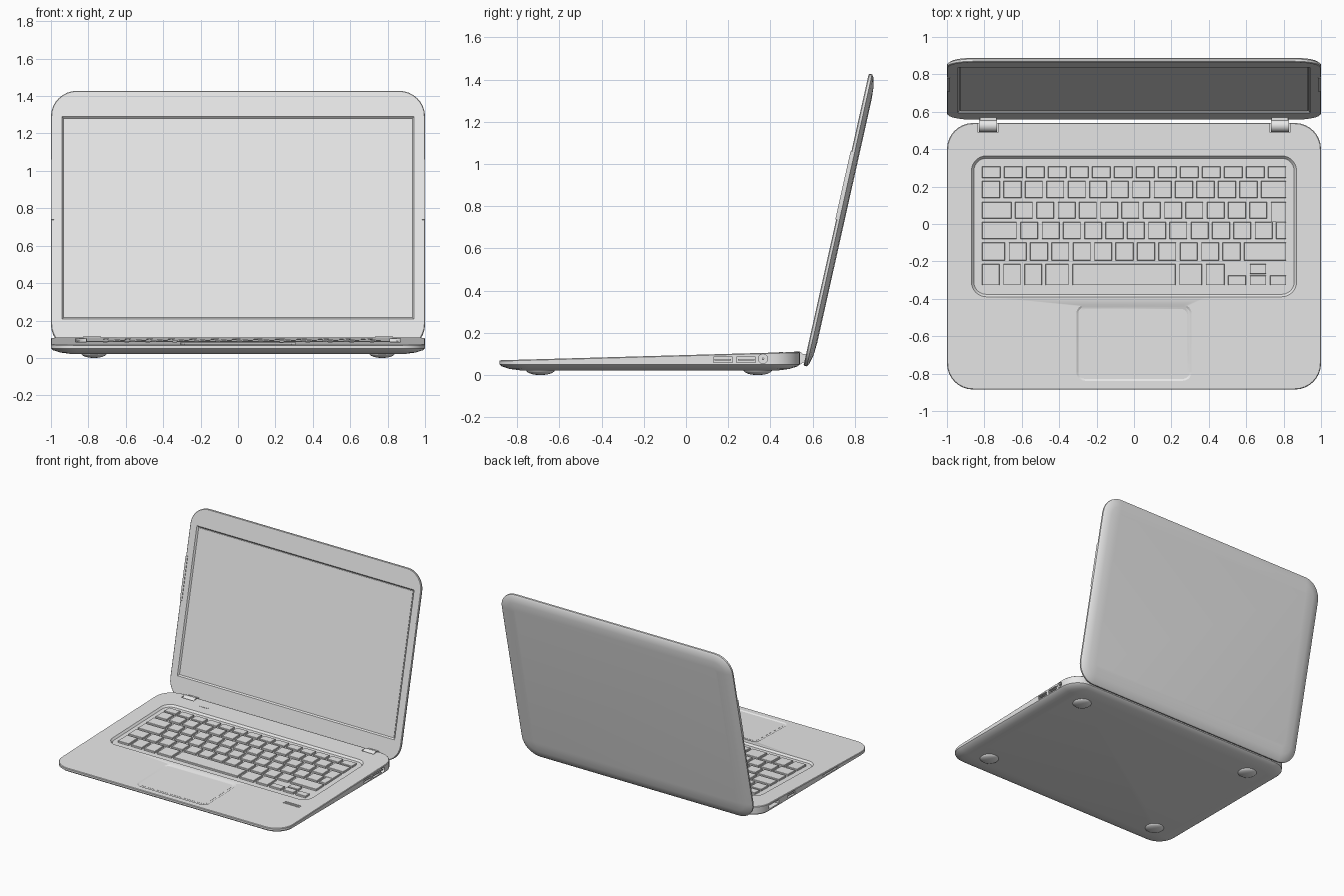
import bpy, bmesh, math
from mathutils import Vector

if "Cube" in bpy.data.objects:
    bpy.data.objects.remove(bpy.data.objects["Cube"])

grey = bpy.data.materials.new("grey_plastic")
grey.diffuse_color = (0.8, 0.8, 0.8, 1)
grey.use_nodes = True
grey.node_tree.nodes["Principled BSDF"].inputs["Base Color"].default_value = grey.diffuse_color

TILT = math.radians(12.6)          # backward lean of the lid


def deck(x, y, h):
    """Point at height h above the gently sloping keyboard deck."""
    return Vector((x, y, 0.07 + 0.0281 * (y + 0.885) + h))


def flat(x, y, z):
    return Vector((x, y, z))


def lid_space(x, v, w):
    """Point on the lid: v runs up the panel, w runs to the back of it."""
    s, c = math.sin(TILT), math.cos(TILT)
    return Vector((x, 0.557 + v * s + w * c, 0.045 + v * c - w * s))


def rrect(x0, x1, y0, y1, r=0.0, inset=0.0, n=8):
    """Counter-clockwise rounded rectangle."""
    x0, x1, y0, y1 = x0 + inset, x1 - inset, y0 + inset, y1 - inset
    if r <= 0:
        return [(x0, y0), (x1, y0), (x1, y1), (x0, y1)]
    r = max(r - inset, 0.01)
    pts = []
    corners = [(x1 - r, y0 + r, -90), (x1 - r, y1 - r, 0),
               (x0 + r, y1 - r, 90), (x0 + r, y0 + r, 180)]
    for cx, cy, start in corners:
        for i in range(n + 1):
            a = math.radians(start + 90 * i / n)
            pts.append((cx + r * math.cos(a), cy + r * math.sin(a)))
    return pts


def loft(bm, rings):
    """Skin a stack of equal rings and cap both ends."""
    rows = [[bm.verts.new(p) for p in ring] for ring in rings]
    for a, b in zip(rows, rows[1:]):
        for i in range(len(a)):
            j = (i + 1) % len(a)
            bm.faces.new((a[i], a[j], b[j], b[i]))
    bm.faces.new(rows[0][::-1])
    bm.faces.new(rows[-1])


def slab(bm, space, rect, r, levels):
    """Rounded slab; levels are (inset, height) pairs."""
    loft(bm, [[space(x, y, h) for x, y in rrect(*rect, r, ins)] for ins, h in levels])


def box(bm, x0, x1, y0, y1, z0, z1, space=flat):
    slab(bm, space, (x0, x1, y0, y1), 0, [(0, z0), (0, z1)])


def rod(bm, x0, x1, y, z, r, n=20):
    """Cylinder along x."""
    loft(bm, [[Vector((x, y + r * math.cos(2 * math.pi * i / n),
                       z + r * math.sin(2 * math.pi * i / n))) for i in range(n)]
              for x in (x0, x1)])


def make(name, bm):
    bmesh.ops.recalc_face_normals(bm, faces=bm.faces)
    me = bpy.data.meshes.new(name)
    bm.to_mesh(me)
    bm.free()
    me.materials.append(grey)
    ob = bpy.data.objects.new(name, me)
    bpy.context.collection.objects.link(ob)
    return ob


def select(ob):
    bpy.ops.object.select_all(action='DESELECT')
    ob.select_set(True)
    bpy.context.view_layer.objects.active = ob


def smooth(ob, angle=30):
    select(ob)
    bpy.ops.object.shade_smooth_by_angle(angle=math.radians(angle))


def carve(ob, bm):
    cutter = make("cutter", bm)
    cutter.hide_render = True
    mod = ob.modifiers.new("carve", 'BOOLEAN')
    mod.object, mod.operation, mod.solver = cutter, 'DIFFERENCE', 'EXACT'
    select(ob)
    bpy.ops.object.modifier_apply(modifier=mod.name)
    bpy.data.objects.remove(cutter)


# Base shell: chamfered underside, straight side band, sloping deck
BASE = (-1, 1, -0.885, 0.54)
bm = bmesh.new()
rings = [[flat(x, y, z) for x, y in rrect(*BASE, 0.14, ins)]
         for ins, z in [(0.11, 0.021), (0.05, 0.029), (0.012, 0.041), (0, 0.051)]]
rings += [[deck(x, y, h) for x, y in rrect(*BASE, 0.14, ins)]
          for ins, h in [(0, -0.004), (0.004, 0)]]
loft(bm, rings)
base = make("base_shell", bm)

# Recesses in the base: keyboard well, touchpad, reader slots, hinge notches, ports
bm = bmesh.new()
slab(bm, deck, (-0.87, 0.87, -0.39, 0.365), 0.08, [(0.014, -0.014), (0, 0.001)])
slab(bm, deck, (-0.31, 0.31, -0.84, -0.43), 0.05, [(0.012, -0.006), (0, 0.001)])
for y in (-0.475, -0.495):
    box(bm, 0.74, 0.88, y - 0.004, y + 0.004, -0.006, 0.01, deck)
for s in (-1, 1):
    box(bm, s * 0.78 - 0.053, s * 0.78 + 0.053, 0.488, 0.6, 0.055, 0.2)
usb = [(0.13, 0.22), (0.24, 0.33)]
for y0, y1 in usb:
    box(bm, 0.96, 1.1, y0, y1, 0.06, 0.086)
rod(bm, 0.96, 1.1, 0.365, 0.077, 0.022)
left_ports = [(0.28, 0.40, 0.062, 0.09), (0.08, 0.17, 0.06, 0.086),
              (-0.45, -0.27, 0.062, 0.072)]
for y0, y1, z0, z1 in left_ports:
    box(bm, -1.1, -0.96, y0, y1, z0, z1)
carve(base, bm)
smooth(base)

# Port tongues and audio pin
bm = bmesh.new()
for y0, y1 in usb:
    box(bm, 0.95, 0.996, y0 + 0.006, y1 - 0.006, 0.07, 0.077)
box(bm, -0.996, -0.95, 0.086, 0.164, 0.07, 0.077)
rod(bm, 0.95, 0.996, 0.365, 0.077, 0.006, 10)
make("port_tongues", bm)

# Keys: relative widths per row, spread over the same span
bm = bmesh.new()
LEFT, RIGHT, GAP = -0.822, 0.824, 0.02


def key(x0, x1, y0, y1):
    slab(bm, deck, (x0, x1, y0, y1), 0, [(0, -0.016), (0, -0.002), (0.002, 0)])


rows = [(0.246, 0.307, [1] * 14),
        (0.139, 0.230, [1] * 13 + [1.35]),
        (0.030, 0.118, [1.55] + [1] * 12 + [0.9]),
        (-0.080, 0.010, [1.8] + [1] * 12 + [0.65]),
        (-0.195, -0.100, [1.25] + [1] * 11 + [2.15]),
        (-0.327, -0.215, [1, 1, 1, 1.27, 5.05, 1.25, 1.05, 1.03, 0.95, 0.95])]
for n, (y0, y1, widths) in enumerate(rows):
    unit = (RIGHT - LEFT) / sum(widths)
    x = LEFT
    for i, w in enumerate(widths):
        a, b = x + GAP / 2, x + w * unit - GAP / 2
        x += w * unit
        mid = (y0 + y1) / 2
        if n == 5 and i >= 7:                       # half-height arrow keys
            key(a, b, y0, mid - 0.005)
            if i == 8:
                key(a, b, mid + 0.005, y1)
        elif n == 2 and i == len(widths) - 1:       # tall enter key
            key(a, b, 0.010, y1)
        else:
            key(a, b, y0, y1)
make("keys", bm)

# Touchpad surface and power button
bm = bmesh.new()
slab(bm, deck, (-0.285, 0.285, -0.815, -0.455), 0.03, [(0, -0.007), (0, -0.005)])
make("touchpad", bm)
bm = bmesh.new()
slab(bm, deck, (-0.65, -0.57, 0.44, 0.46), 0.01, [(0, -0.002), (0, 0.002)])
make("power_button", bm)

# Hinges: barrel with an arm reaching the lid
bm = bmesh.new()
for s in (-1, 1):
    x0, x1 = s * 0.78 - 0.048, s * 0.78 + 0.048
    rod(bm, x0, x1, 0.526, 0.08, 0.034)
    box(bm, x0 + 0.004, x1 - 0.004, 0.526, 0.585, 0.06, 0.1)
smooth(make("hinges", bm))

# Feet: shallow domes
for fx in (-0.77, 0.77):
    for fy in (-0.69, 0.34):
        bm = bmesh.new()
        bmesh.ops.create_uvsphere(bm, u_segments=24, v_segments=12, radius=1)
        for v in bm.verts:
            v.co = Vector((fx + v.co.x * 0.068, fy + v.co.y * 0.068, 0.024 + v.co.z * 0.024))
        smooth(make("foot", bm), 60)

# Lid shell: flat bezel in front, softly domed back
LID = (-1, 1, 0, 1.418)
bm = bmesh.new()
slab(bm, lid_space, LID, 0.14, [(0.004, 0), (0, 0.004), (0, 0.016), (0.012, 0.025),
                                (0.06, 0.036), (0.12, 0.04)])
lid = make("lid_shell", bm)
bm = bmesh.new()
slab(bm, lid_space, (-0.942, 0.942, 0.167, 1.278), 0, [(0, -0.001), (0.01, 0.012)])
carve(lid, bm)
smooth(lid)

# Screen panel resting in the recess
bm = bmesh.new()
box(bm, -0.928, 0.928, 0.181, 1.264, 0.008, 0.013, lid_space)
make("screen", bm)

# Slim bumpers on both lid sides
bm = bmesh.new()
for s in (-1, 1):
    box(bm, s * 0.992 - 0.008, s * 0.992 + 0.008, 0.71, 1.04, -0.004, 0.012, lid_space)
make("lid_bumpers", bm)
